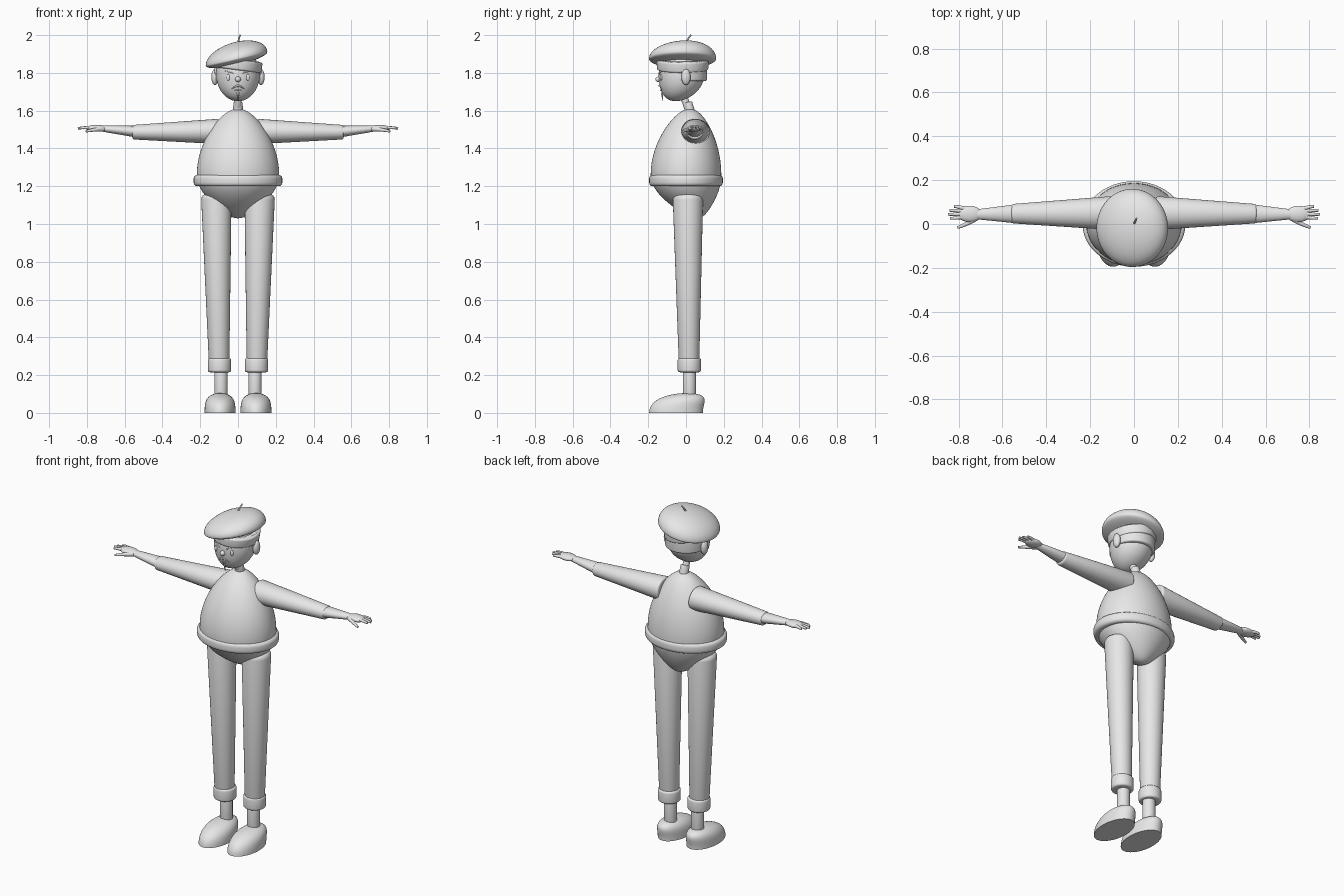
import bpy, bmesh, math
from mathutils import Vector

if "Cube" in bpy.data.objects:
    bpy.data.objects.remove(bpy.data.objects["Cube"])

shade = 0.8
grey = bpy.data.materials.new("plain grey")
grey.use_nodes = True
grey.diffuse_color = (shade, shade, shade, 1)
grey.node_tree.nodes["Principled BSDF"].inputs["Base Color"].default_value = grey.diffuse_color


def finish(name, data, mirror):
    """Link the part, colour it and mirror it across the body when it is a pair."""
    part = bpy.data.objects.new(name, data)
    bpy.context.collection.objects.link(part)
    data.materials.append(grey)
    if mirror:
        part.modifiers.new("other side", "MIRROR")
    return part


def finish_mesh(name, bm, mirror):
    bmesh.ops.recalc_face_normals(bm, faces=bm.faces)
    mesh = bpy.data.meshes.new(name)
    bm.to_mesh(mesh)
    bm.free()
    part = finish(name, mesh, mirror)
    bpy.ops.object.select_all(action="DESELECT")
    part.select_set(True)
    bpy.context.view_layer.objects.active = part
    bpy.ops.object.shade_smooth_by_angle(angle=math.radians(40))


def egg(name, centre, width, depth, up, down, lean_up=0, lean_down=0,
        taper_up=0, taper_down=0, tilt=0, segments=48, mirror=False):
    """Sphere with its own upper and lower height, pointedness and forward lean."""
    bm = bmesh.new()
    bmesh.ops.create_uvsphere(bm, u_segments=segments, v_segments=segments // 2, radius=1)
    for v in bm.verts:
        height, lean, taper = (up, lean_up, taper_up) if v.co.z > 0 else (down, lean_down, taper_down)
        square = v.co.z ** 2
        narrow = 1 - taper * square
        x = width * v.co.x * narrow
        y = depth * v.co.y * narrow + lean * square
        v.co = Vector(centre) + Vector((x, y, height * v.co.z + tilt * x))
    finish_mesh(name, bm, mirror)


def tube(name, start, end, r_start, r_end, flatten=1, rounding=0.01, mirror=False):
    """Tapered tube with rounded rims; flatten scales it along y."""
    start, end = Vector(start), Vector(end)
    axis = end - start
    bm = bmesh.new()
    bmesh.ops.create_cone(bm, cap_ends=True, segments=48, radius1=r_start, radius2=r_end, depth=axis.length)
    rims = [e for e in bm.edges if any(len(f.verts) > 4 for f in e.link_faces)]
    bmesh.ops.bevel(bm, geom=rims, offset=rounding, segments=4, profile=0.5, affect="EDGES", clamp_overlap=True)
    turn = Vector((0, 0, 1)).rotation_difference(axis)
    for v in bm.verts:
        v.co.y *= flatten
        v.co = (start + end) / 2 + turn @ v.co
    finish_mesh(name, bm, mirror)


def strand(name, points, r_start, r_end, mirror=False):
    """Thin tapered tube along a smooth path."""
    curve = bpy.data.curves.new(name, "CURVE")
    curve.dimensions = "3D"
    curve.bevel_depth, curve.bevel_resolution, curve.use_fill_caps = 1, 4, True
    spline = curve.splines.new("NURBS")
    last = len(points) - 1
    spline.points.add(last)
    spline.use_endpoint_u, spline.order_u, spline.resolution_u = True, 3, 6
    for i, (point, place) in enumerate(zip(spline.points, points)):
        point.co = (*place, 1)
        point.radius = r_start + (r_end - r_start) * i / last
    finish(name, curve, mirror)


# Egg-shaped torso and waistband
egg("torso", (0, 0, 1.26), width=0.218, depth=0.187, up=0.35, down=0.23,
    lean_up=0.02, lean_down=0.06, taper_up=0.2, taper_down=0.4, segments=64)
tube("waistband", (0, 0, 1.2), (0, 0, 1.26), 0.235, 0.235, flatten=0.83, rounding=0.02)

# Trousers, cuffs, ankles and shoes
tube("trouser_leg", (0.1, 0.016, 0.26), (0.115, 0.01, 1.16), 0.054, 0.081, rounding=0.03, mirror=True)
tube("trouser_cuff", (0.098, 0.018, 0.215), (0.098, 0.018, 0.29), 0.062, 0.062, rounding=0.012, mirror=True)
tube("ankle", (0.09, 0.018, 0.08), (0.09, 0.018, 0.24), 0.035, 0.035, mirror=True)
egg("shoe", (0.095, -0.053, 0), width=0.082, depth=0.142, up=0.105, down=0,
    lean_up=0.06, taper_up=-0.4, mirror=True)

# Sleeves, forearms and hands
tube("sleeve", (0.1, 0.05, 1.49), (0.56, 0.047, 1.486), 0.067, 0.038, flatten=1.15, mirror=True)
tube("forearm", (0.5, 0.047, 1.486), (0.73, 0.044, 1.506), 0.034, 0.015, flatten=1.4, mirror=True)
egg("palm", (0.75, 0.046, 1.507), width=0.055, depth=0.037, up=0.018, down=0.018, mirror=True)
for i, (finger, tip) in enumerate(dict(little=0.82, ring=0.84, middle=0.848, index=0.838).items()):
    y = 0.08 - 0.018 * i
    strand(finger + "_finger", [(0.76, 0.05 + (y - 0.05) / 2, 1.507), (0.8, y, 1.513), (tip, y, 1.507)],
           0.011, 0.006, mirror=True)
strand("thumb", [(0.71, 0.035, 1.503), (0.755, 0, 1.502), (0.805, -0.016, 1.49)], 0.014, 0.006, mirror=True)

# Neck, collar and head
tube("neck", (0, 0.022, 1.58), (0, -0.018, 1.69), 0.019, 0.019)
tube("neck_collar", (0, 0.022, 1.59), (0, 0.008, 1.645), 0.027, 0.024, rounding=0.005)
face_centre, face_width, face_depth, face_height, chin_lean = Vector((0, -0.024, 1.79)), 0.115, 0.121, 0.14, -0.03
egg("head", face_centre, face_width, face_depth, face_height, face_height, lean_down=chin_lean)
tube("hair", (0, -0.006, 1.757), (0, -0.006, 1.86), 0.117, 0.117)
egg("ear", (0.122, 0, 1.778), width=0.019, depth=0.024, up=0.042, down=0.042, mirror=True)
strand("sideburn", [(0.112, -0.018, 1.83), (0.12, -0.015, 1.79), (0.113, -0.018, 1.755)], 0.012, 0.003, mirror=True)


def on_face(x, z):
    """Point on the front of the head."""
    square = ((z - face_centre.z) / face_height) ** 2
    front = face_depth * math.sqrt(max(0, 1 - square - (x / face_width) ** 2))
    return Vector((x, face_centre.y + chin_lean * square - front, z))


# Facial features
egg("nose", on_face(0, 1.766), width=0.015, depth=0.018, up=0.015, down=0.015, segments=20)
egg("eye", on_face(0.052, 1.776), width=0.01, depth=0.007, up=0.017, down=0.017, segments=20, mirror=True)
strand("eyebrow", [on_face(0.024, 1.795), on_face(0.04, 1.805), on_face(0.068, 1.81)], 0.003, 0.002, mirror=True)
strand("moustache", [on_face(0, 1.732), on_face(0.018, 1.73), on_face(0.034, 1.713)], 0.006, 0.002, mirror=True)
strand("lip", [on_face(0, 1.708), on_face(0.017, 1.71)], 0.004, 0.002, mirror=True)
strand("goatee", [on_face(0, 1.695), (0, -0.127, 1.68), (0, -0.122, 1.652)], 0.007, 0.001)

# Slanted beret with headband and stalk
tube("beret_band", (-0.004, -0.018, 1.815), (0.003, -0.018, 1.87), 0.127, 0.129, flatten=1.07)
egg("beret", (-0.008, -0.018, 1.875), width=0.163, depth=0.178, up=0.09, down=0.035,
    lean_up=0.02, tilt=0.22, segments=64)
strand("beret_stalk", [(0, 0, 1.955), (0.002, 0.006, 1.978), (0.012, 0.026, 2)], 0.005, 0.004)
